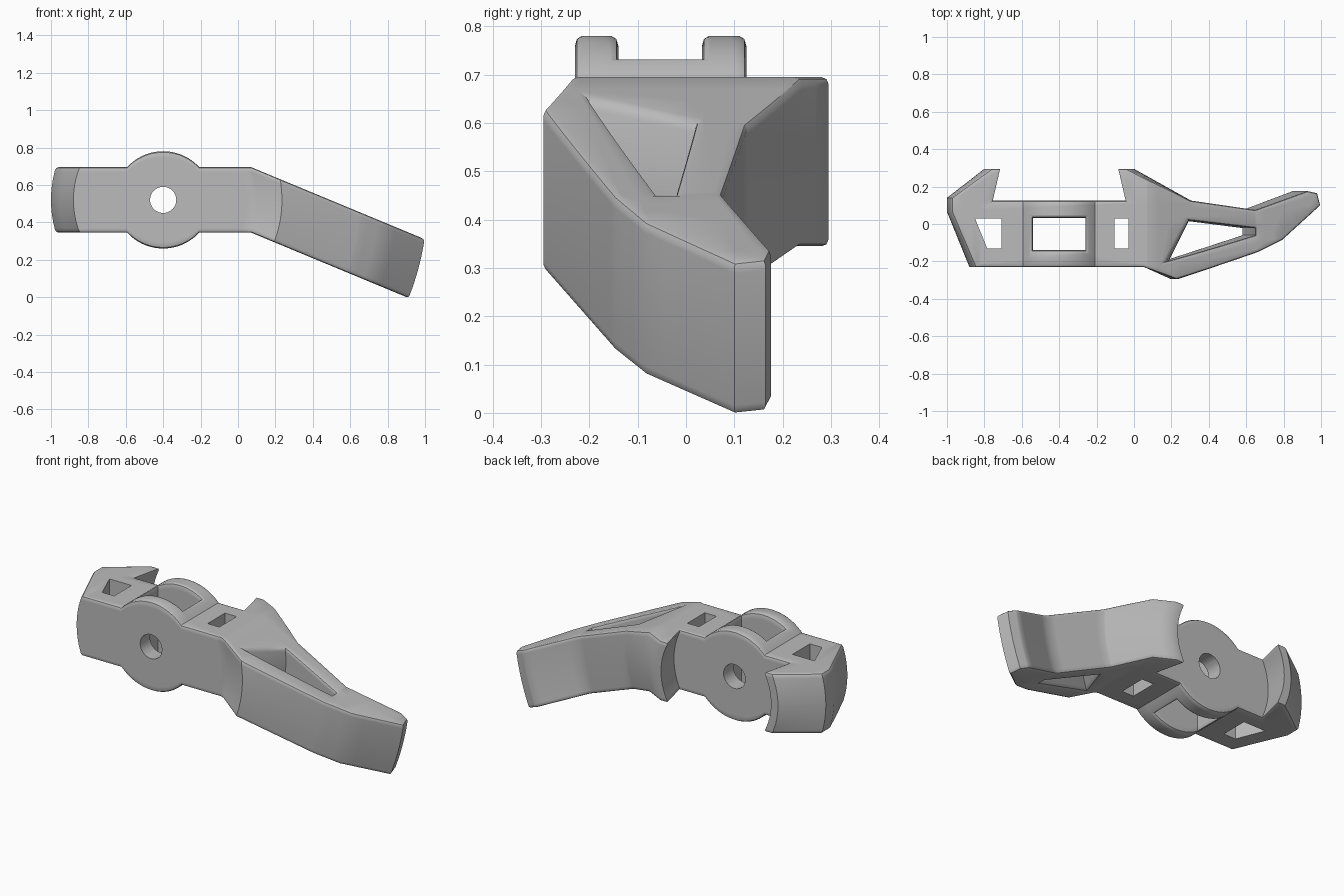
import bpy, bmesh, math
from mathutils import Vector

cube = bpy.data.objects.get("Cube")
if cube:
    bpy.data.objects.remove(cube, do_unlink=True)

PIVOT_X, PIVOT_Z = -0.4, 0.52
HALF, HUB_R, ROUND = 0.175, 0.26, 0.014
BEND = 0.47                       # distance from pivot where the arm turns down
HUB_EDGE = math.sqrt(HUB_R ** 2 - HALF ** 2)

grey = bpy.data.materials.new("plain_grey")
grey.use_nodes = True
grey.diffuse_color = (0.5, 0.5, 0.5, 1)
grey.node_tree.nodes["Principled BSDF"].inputs["Base Color"].default_value = (0.5, 0.5, 0.5, 1)


def link(name, data):
    ob = bpy.data.objects.new(name, data)
    bpy.context.scene.collection.objects.link(ob)
    return ob


def height(x, u):
    """Height above the pivot of level u (-1 bottom, 1 top) at x."""
    h = HALF
    if abs(x) < HUB_EDGE:
        h = math.sqrt(HUB_R ** 2 - x * x)
    drop = max(0, x - BEND) * 0.415
    return u * h - drop


def wrap(p):
    """Bend the flat plate so its ends run in arcs around the pivot."""
    s, y, t = p
    u = t / HALF
    w = min(1, max(0, (abs(s) - 0.2) / 0.155))
    x = s
    if w > 0:
        for _ in range(20):
            z = height(x, u)
            arc = math.copysign(math.sqrt(max(0.0001, s * s - z * z)), s)
            x = s + (arc - s) * w
    return Vector((x + PIVOT_X, y, height(x, u) + PIVOT_Z))


# Plan outline of the clamp: distance from pivot, depth
outline = [(-0.48, -0.23), (0.48, -0.23), (0.635, -0.295), (1.065, -0.15),
           (1.2, -0.085), (1.413, 0.1), (1.395, 0.165), (1.34, 0.176),
           (1.05, 0.075), (0.705, 0.125), (0.4, 0.295), (0.355, 0.295),
           (0.39, 0.125), (-0.39, 0.125), (-0.355, 0.295), (-0.4, 0.295),
           (-0.6, 0.14), (-0.6, 0.065)]
hub_window = [(-0.14, -0.14), (-0.14, 0.033), (0.14, 0.033), (0.14, -0.14)]
arm_window = [(0.585, -0.2), (0.695, 0.02), (1.05, -0.022), (1.05, -0.06)]

# Rounded flat plate
plan = bpy.data.curves.new("plate_plan", "CURVE")
plan.dimensions = "2D"
plan.fill_mode = "BOTH"
plan.extrude = HALF - ROUND
plan.bevel_depth = ROUND
plan.bevel_resolution = 1
plan.offset = -ROUND
for loop in (outline, hub_window, arm_window):
    spline = plan.splines.new("POLY")
    spline.points.add(len(loop) - 1)
    for point, (a, b) in zip(spline.points, loop):
        point.co = (a, b, 0, 1)
    spline.use_cyclic_u = True
plan_ob = link("plate_plan", plan)
bpy.context.view_layer.update()
deps = bpy.context.evaluated_depsgraph_get()
mesh = bpy.data.meshes.new_from_object(plan_ob.evaluated_get(deps))
bpy.data.objects.remove(plan_ob, do_unlink=True)

# Slice the plate, then wrap it
bm = bmesh.new()
bm.from_mesh(mesh)
bmesh.ops.remove_doubles(bm, verts=bm.verts, dist=0.0002)
cuts = [HUB_EDGE * i / 14 for i in range(-14, 15)]
cuts += [side * (0.2 + 0.05 * i) for side in (-1, 1) for i in range(25)]
cuts.append(math.hypot(BEND, HALF))


def cut(co, no):
    bmesh.ops.bisect_plane(bm, geom=bm.verts[:] + bm.edges[:] + bm.faces[:],
                           dist=0.0001, plane_co=co, plane_no=no)


for c in cuts:
    cut((c, 0, 0), (1, 0, 0))
for i in range(-4, 5):
    cut((0, 0, i * 0.038), (0, 0, 1))
for v in bm.verts:
    v.co = wrap(v.co)
bmesh.ops.recalc_face_normals(bm, faces=bm.faces)
bm.to_mesh(mesh)
bm.free()
mesh.name = "clamp_lever"
mesh.materials.clear()
mesh.materials.append(grey)
lever = link("clamp_lever", mesh)
bpy.context.view_layer.objects.active = lever
lever.select_set(True)


def carve(name, points, direction):
    """Cut a prism-shaped opening through the lever."""
    cb = bmesh.new()
    face = cb.faces.new([cb.verts.new(p) for p in points])
    ext = bmesh.ops.extrude_face_region(cb, geom=[face])
    bmesh.ops.translate(cb, vec=direction,
                        verts=[g for g in ext["geom"] if isinstance(g, bmesh.types.BMVert)])
    bmesh.ops.recalc_face_normals(cb, faces=cb.faces)
    data = bpy.data.meshes.new(name)
    cb.to_mesh(data)
    cb.free()
    data.materials.append(grey)
    cutter = link(name, data)
    cutter.hide_render = True
    mod = lever.modifiers.new(name, "BOOLEAN")
    mod.operation = "DIFFERENCE"
    mod.solver = "EXACT"
    mod.object = cutter
    bpy.ops.object.modifier_apply(modifier=name)
    bpy.data.objects.remove(cutter, do_unlink=True)


# Pivot bore and the two small pockets
ring = [math.tau * i / 40 for i in range(40)]
carve("pivot_bore", [(PIVOT_X + 0.07 * math.cos(a), -0.5, PIVOT_Z + 0.07 * math.sin(a))
                     for a in ring], (0, 1, 0))
carve("end_pocket", [(-0.85, 0.03, 0.1), (-0.708, 0.03, 0.1),
                     (-0.708, -0.13, 0.1), (-0.785, -0.13, 0.1)], (0, 0, 1))
carve("side_pocket", [(-0.105, 0.03, 0.1), (-0.03, 0.03, 0.1),
                      (-0.03, -0.13, 0.1), (-0.105, -0.13, 0.1)], (0, 0, 1))

bpy.ops.object.shade_smooth_by_angle(angle=math.radians(32))
